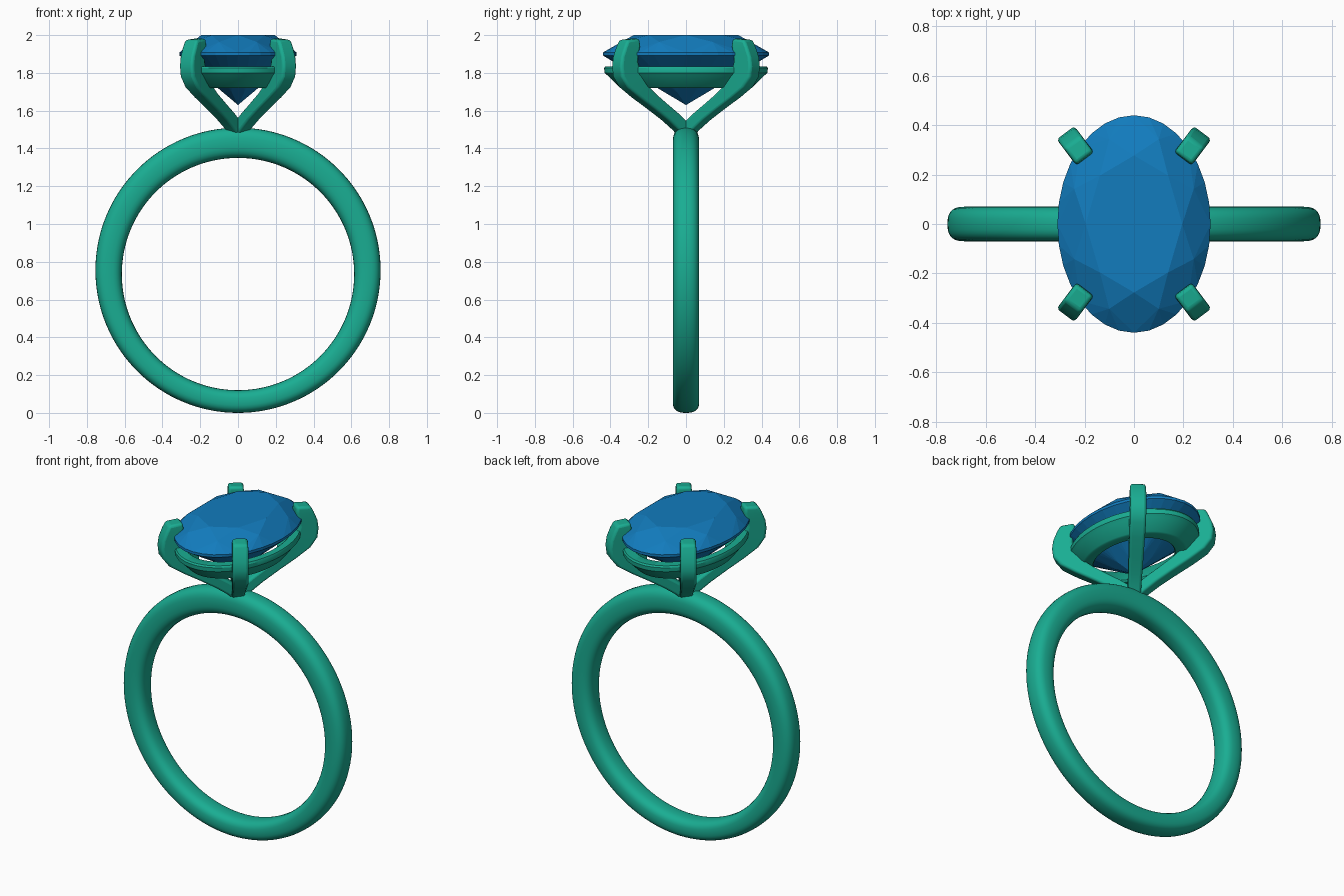
import bpy, bmesh
from math import sin, cos, pi, radians, atan2, copysign

if "Cube" in bpy.data.objects:
    bpy.data.objects.remove(bpy.data.objects["Cube"])


def material(name, rgb):
    m = bpy.data.materials.new(name)
    m.diffuse_color = (*rgb, 1)
    m.use_nodes = True
    m.node_tree.nodes["Principled BSDF"].inputs["Base Color"].default_value = m.diffuse_color
    return m


METAL = material("green_metal", (0.01, 0.42, 0.29))
STONE = material("blue_stone", (0.006, 0.2, 0.51))


def make_object(name, bm, mat, smooth=None):
    bmesh.ops.recalc_face_normals(bm, faces=bm.faces)
    me = bpy.data.meshes.new(name)
    bm.to_mesh(me)
    bm.free()
    me.materials.append(mat)
    ob = bpy.data.objects.new(name, me)
    bpy.context.collection.objects.link(ob)
    if smooth:
        bpy.ops.object.select_all(action='DESELECT')
        ob.select_set(True)
        bpy.context.view_layer.objects.active = ob
        bpy.ops.object.shade_smooth_by_angle(angle=radians(smooth))
    return ob


def closed_sweep(name, rings, smooth):
    """Skin a closed loop of closed cross-sections."""
    bm = bmesh.new()
    loops = [[bm.verts.new(p) for p in ring] for ring in rings]
    n, k = len(loops), len(loops[0])
    for i in range(n):
        a, b = loops[i], loops[(i + 1) % n]
        for j in range(k):
            bm.faces.new((a[j], a[(j + 1) % k], b[(j + 1) % k], b[j]))
    return make_object(name, bm, METAL, smooth)


def spow(v, e):
    return copysign(abs(v) ** e, v)


# Shank: inner and outer circles slightly offset, so it is thicker at the top
rings = []
for i in range(128):
    t = 2 * pi * i / 128
    inner = (0.615 * cos(t), 0.735 + 0.615 * sin(t))
    outer = (0.755 * cos(t), 0.755 + 0.755 * sin(t))
    ring = []
    for j in range(28):
        s = 2 * pi * j / 28
        f = 0.5 + 0.5 * spow(cos(s), 0.75)
        ring.append((inner[0] + (outer[0] - inner[0]) * f,
                     0.07 * spow(sin(s), 0.75),
                     inner[1] + (outer[1] - inner[1]) * f))
    rings.append(ring)
closed_sweep("shank", rings, 60)

# Oval stone: brilliant cut as the convex hull of its facet corners
A, B = 0.31, 0.44


def oval(scale, angle, z):
    return (A * scale * cos(angle), B * scale * sin(angle), z)


bm = bmesh.new()
points = [(0, 0, 1.63)]
for k in range(8):
    a, h = k * pi / 4, (k + 0.5) * pi / 4
    points += [oval(0.63, a, 2.0), oval(0.844, h, 1.9635), oval(0.27, h, 1.695)]
for k in range(32):
    a = k * pi / 16
    points += [oval(1, a, 1.908), oval(1, a, 1.892)]
for p in points:
    bm.verts.new(p)
bmesh.ops.convex_hull(bm, input=bm.verts)
bmesh.ops.dissolve_limit(bm, angle_limit=radians(1), verts=bm.verts, edges=bm.edges)
make_object("oval_stone", bm, STONE)

# Seat: oval gallery band under the stone
section = [(0.97, 1.835), (0.985, 1.825), (0.98, 1.80), (0.94, 1.785), (0.80, 1.725),
           (0.77, 1.72), (0.63, 1.72), (0.61, 1.73), (0.82, 1.83), (0.84, 1.835)]
closed_sweep("seat", [[oval(s, 2 * pi * i / 96, z) for s, z in section]
                      for i in range(96)], 30)

# Prongs: (inner r, inner z, outer r, outer z, half width) from base to tip
stations = [(-0.03, 1.50, 0.03, 1.46, 0.036), (0.01, 1.54, 0.065, 1.495, 0.037),
            (0.07, 1.585, 0.14, 1.55, 0.039), (0.145, 1.635, 0.235, 1.61, 0.041),
            (0.225, 1.69, 0.335, 1.67, 0.043), (0.285, 1.74, 0.415, 1.725, 0.045),
            (0.325, 1.80, 0.455, 1.78, 0.045), (0.345, 1.86, 0.462, 1.835, 0.045),
            (0.34, 1.90, 0.455, 1.885, 0.045), (0.33, 1.945, 0.435, 1.935, 0.045),
            (0.335, 1.982, 0.415, 1.975, 0.042)]
HEADING = atan2(0.8, 0.6)
for name, heading in (("back_right", HEADING), ("back_left", pi - HEADING),
                      ("front_left", pi + HEADING), ("front_right", -HEADING)):
    c, s = cos(heading), sin(heading)
    bm = bmesh.new()
    loops = []
    for r0, z0, r1, z1, w in stations:
        corners = [(r0, -w, z0), (r1, -w, z1), (r1, w, z1), (r0, w, z0)]
        loops.append([bm.verts.new((r * c - t * s, r * s + t * c, z))
                      for r, t, z in corners])
    for a, b in zip(loops, loops[1:]):
        for j in range(4):
            bm.faces.new((a[j], a[(j + 1) % 4], b[(j + 1) % 4], b[j]))
    bm.faces.new(loops[0])
    bm.faces.new(loops[-1])
    prong = make_object(name + "_prong", bm, METAL, 40)
    bevel = prong.modifiers.new("soft_edges", 'BEVEL')
    bevel.width = 0.014
    bevel.segments = 3
    bevel.limit_method = 'ANGLE'
    bevel.angle_limit = radians(45)
